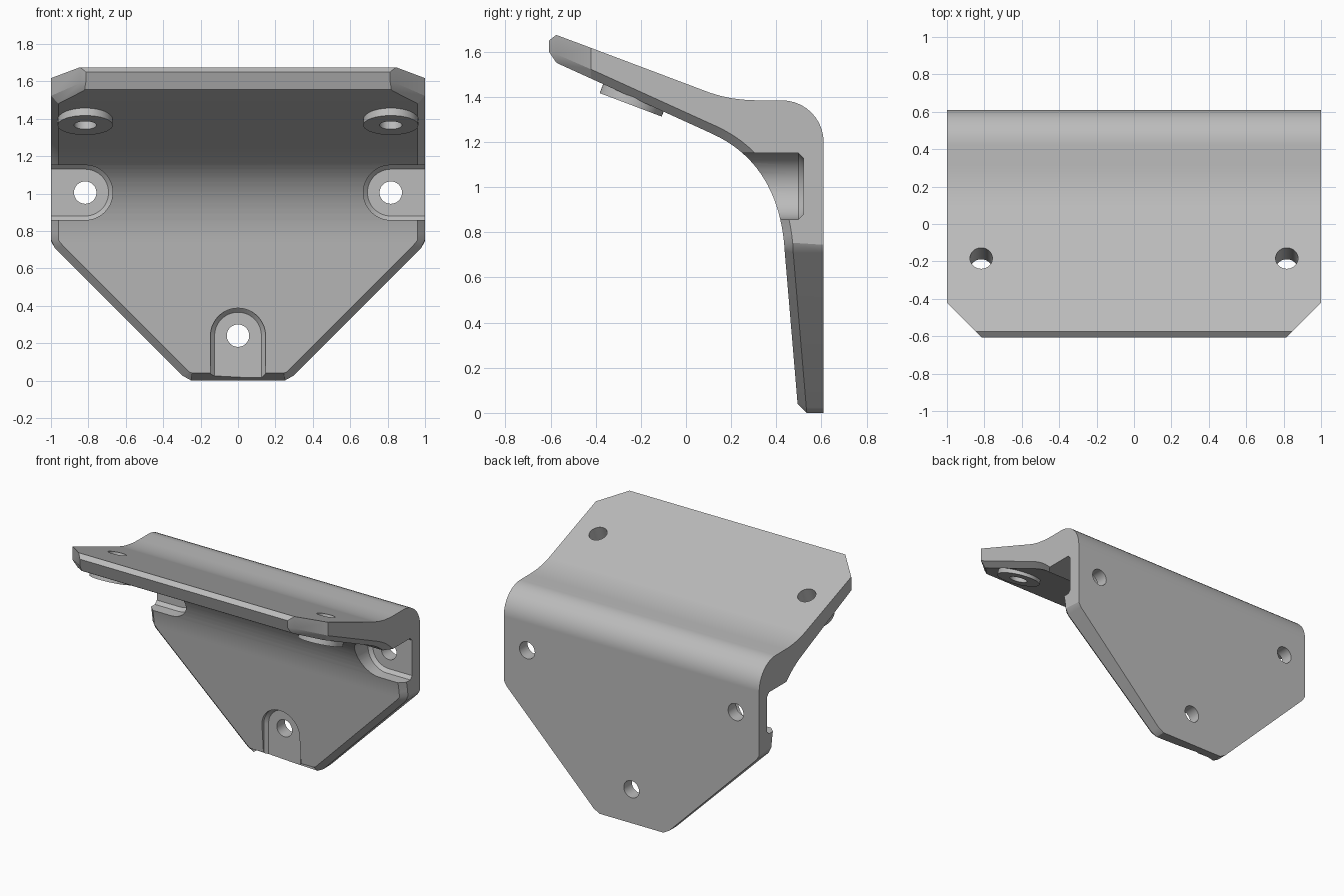
import bpy, bmesh
from math import sin, cos, pi, atan2
from mathutils import Vector, Matrix

cube = bpy.data.objects.get("Cube")
if cube:
    bpy.data.objects.remove(cube)

grey = bpy.data.materials.new("bracket_grey")
grey.use_nodes = True
colour = (0.5, 0.5, 0.5, 1)
grey.diffuse_color = colour
grey.node_tree.nodes["Principled BSDF"].inputs["Base Color"].default_value = colour


def loft(name, rings):
    """Closed solid skinned through equal-length rings of points."""
    bm = bmesh.new()
    loops = [[bm.verts.new(p) for p in ring] for ring in rings]
    for a, b in zip(loops, loops[1:]):
        for i in range(len(a)):
            j = (i + 1) % len(a)
            bm.faces.new((a[i], a[j], b[j], b[i]))
    bm.faces.new(loops[0])
    bm.faces.new(loops[-1])
    bmesh.ops.recalc_face_normals(bm, faces=bm.faces)
    mesh = bpy.data.meshes.new(name)
    bm.to_mesh(mesh)
    bm.free()
    obj = bpy.data.objects.new(name, mesh)
    bpy.context.collection.objects.link(obj)
    mesh.materials.append(grey)
    return obj


def rod(name, centre, axis, radius, start, end):
    """Round bar along an axis lying in the side plane."""
    centre, axis = Vector(centre), Vector(axis).normalized()
    side = Vector((1, 0, 0))
    up = axis.cross(side)
    angles = [2 * pi * k / 48 for k in range(48)]
    return loft(name, [[centre + axis * d + radius * (side * cos(a) + up * sin(a))
                        for a in angles] for d in (start, end)])


def slot(name, x, z, opening):
    """Round-ended pocket cutter, open in one direction, with a chamfered floor."""
    out = Vector((opening[0], 0, opening[1]))
    across = Vector((-out.z, 0, out.x))
    rings = []
    for y, r in ((0.1, 0.147), (0.498, 0.147), (0.52, 0.125)):
        c = Vector((x, y, z))
        ring = [c + across * r * cos(pi * k / 24) - out * r * sin(pi * k / 24)
                for k in range(25)]
        rings.append(ring + [c - across * r + out * 0.4, c + across * r + out * 0.4])
    return loft(name, rings)


def combine(target, tool, operation):
    mod = target.modifiers.new("combine", 'BOOLEAN')
    mod.object, mod.operation, mod.solver = tool, operation, 'EXACT'
    bpy.context.view_layer.objects.active = target
    bpy.ops.object.modifier_apply(modifier=mod.name)
    bpy.data.objects.remove(tool)


def bezier(a, b, c, t):
    return Vector(a) * (1 - t) ** 2 + Vector(b) * 2 * t * (1 - t) + Vector(c) * t * t


# Stations: outer point, chamfer point, inner point (y, z), half width, inner half width
stations = [
    ((0.61, 0), (0.535, 0), (0.495, 0.04), 0.25, 0.245),
    ((0.61, 0.025), (0.533, 0.025), (0.494, 0.046), 0.295, 0.26),
    ((0.61, 0.71), (0.475, 0.71), (0.437, 0.72), 0.98, 0.935),
]

# Bend between leg and flap
BACK, SHOULDER, ROUND = 0.61, 1.2, 0.185
outer = [(BACK, 0.745)]
outer += [(BACK - ROUND + ROUND * cos(pi * k / 20), SHOULDER + ROUND * sin(pi * k / 20))
          for k in range(11)]
outer += [bezier((0.32, 1.385), (0.2, 1.385), (0.1, 1.421), k / 7) for k in range(8)]
inner = ((0.435, 0.75), (0.4, 1.105), (0.12, 1.235))
last = len(outer) - 1
for i, o in enumerate(outer):
    t = i / last
    p = bezier(*inner, t)
    d = (bezier(*inner, t + 0.01) - bezier(*inner, t - 0.01)).normalized()
    stations.append((o, p + 0.038 * Vector((d.y, -d.x)), p, 1, 0.96))

# Flap with clipped corners and chamfered tip
stations += [
    ((-0.42, 1.617), (-0.42, 1.522), (-0.42, 1.481), 1, 0.96),
    ((-0.575, 1.675), (-0.575, 1.59), (-0.565, 1.547), 0.845, 0.83),
    ((-0.607, 1.65), (-0.607, 1.6), (-0.577, 1.555), 0.813, 0.82),
]
rings = []
for o, m, n, w, wi in stations:
    half = [(w, *o), (w, *m), (wi, *n)]
    rings.append(half + [(-x, y, z) for x, y, z in reversed(half)])
bracket = loft("bracket", rings)

# Slanted pads under the flap, recessed seats and screw holes
normal = (0, 0.354, 0.935)
for s in (-1, 1):
    pad_centre = (s * 0.817, -0.245, 1.365)
    combine(bracket, rod("flap_pad", pad_centre, normal, 0.147, 0, 0.11), 'UNION')
    combine(bracket, rod("flap_hole", pad_centre, normal, 0.06, -0.2, 0.4), 'DIFFERENCE')
    combine(bracket, slot("side_seat", s * 0.817, 1.005, (s, 0)), 'DIFFERENCE')
combine(bracket, slot("lower_seat", 0, 0.24, (0, -1)), 'DIFFERENCE')
for x, z in ((-0.817, 1.005), (0.817, 1.005), (0, 0.24)):
    combine(bracket, rod("leg_hole", (x, 0.5, z), (0, 1, 0), 0.06, -0.15, 0.3), 'DIFFERENCE')

# Smooth bends, crisp edges
bpy.ops.object.select_all(action='DESELECT')
bracket.select_set(True)
bpy.context.view_layer.objects.active = bracket
bpy.ops.object.shade_smooth_by_angle(angle=0.42)
bracket.modifiers.new("even_shading", 'WEIGHTED_NORMAL').keep_sharp = True
